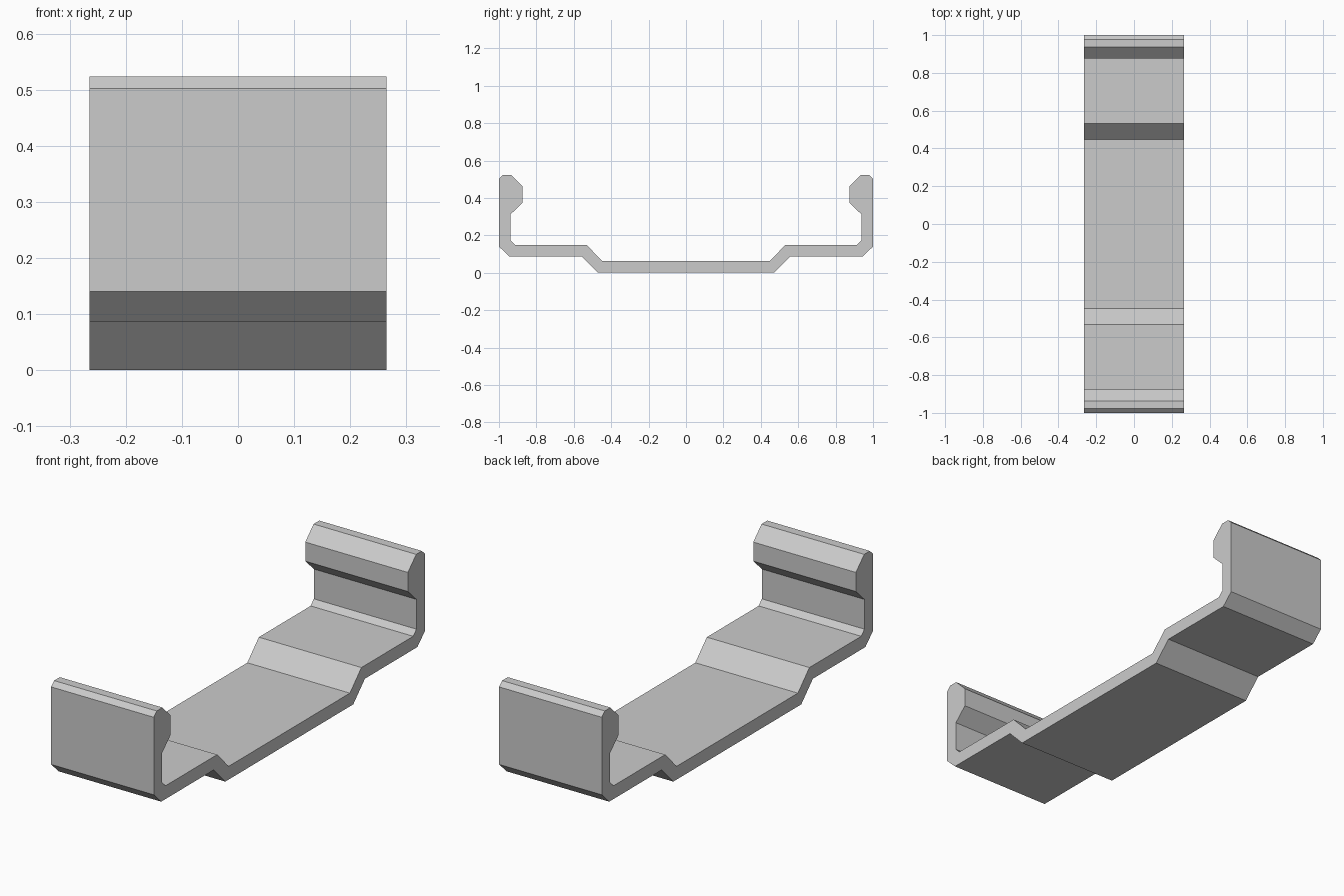
import bpy
import bmesh

cube = bpy.data.objects.get("Cube")
if cube:
    bpy.data.objects.remove(cube, do_unlink=True)

HALF_WIDTH = 0.265

# Single plain grey
grey = bpy.data.materials.new("plain grey")
grey.use_nodes = True
colour = (0.6, 0.6, 0.6, 1)
grey.diffuse_color = colour
grey.node_tree.nodes["Principled BSDF"].inputs["Base Color"].default_value = colour

# Back half of the clip's cross-section (y, z): underside, hooked arm, upper side
half = [
    (0.472, 0), (0.558, 0.087), (0.945, 0.087), (1, 0.14),
    (1, 0.502), (0.978, 0.523), (0.936, 0.523),
    (0.875, 0.462), (0.875, 0.373), (0.938, 0.312),
    (0.938, 0.173), (0.914, 0.149), (0.532, 0.149), (0.447, 0.062),
]
profile = half + [(-y, z) for y, z in reversed(half)]

# Extrude the mirrored cross-section across the width
bm = bmesh.new()
side = bm.faces.new([bm.verts.new((-HALF_WIDTH, y, z)) for y, z in profile])
result = bmesh.ops.extrude_face_region(bm, geom=[side], use_keep_orig=True)
moved = [v for v in result["geom"] if isinstance(v, bmesh.types.BMVert)]
bmesh.ops.translate(bm, verts=moved, vec=(2 * HALF_WIDTH, 0, 0))
bmesh.ops.recalc_face_normals(bm, faces=bm.faces)

mesh = bpy.data.meshes.new("clip_bracket")
bm.to_mesh(mesh)
bm.free()
mesh.materials.append(grey)
bracket = bpy.data.objects.new("clip_bracket", mesh)
bpy.context.collection.objects.link(bracket)
